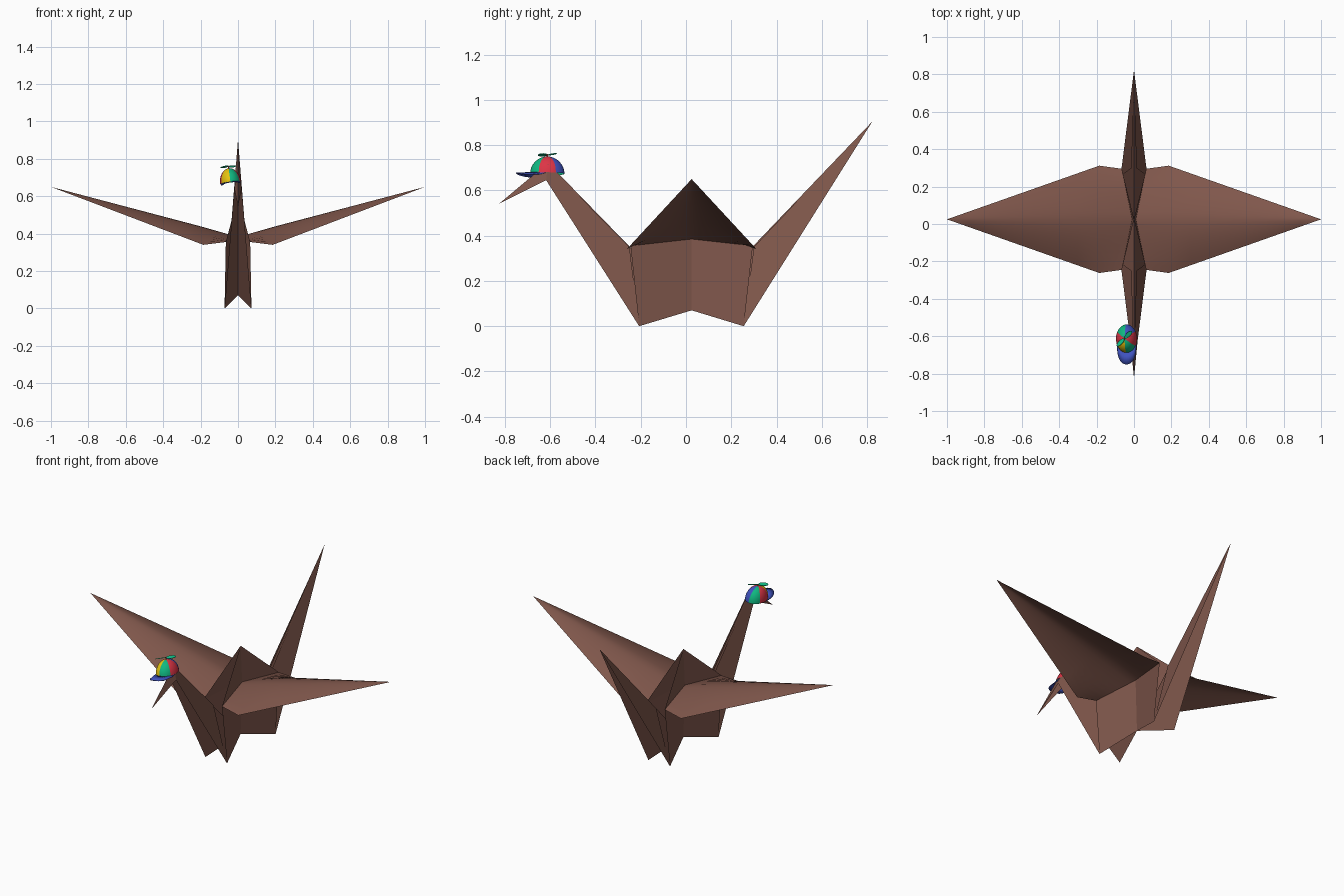
import bpy, bmesh, math
from mathutils import Matrix

cube = bpy.data.objects.get("Cube")
if cube:
    bpy.data.objects.remove(cube)


def material(name, rgb):
    m = bpy.data.materials.new(name)
    m.use_nodes = True
    m.diffuse_color = (*rgb, 1)
    bsdf = next(n for n in m.node_tree.nodes if n.type == 'BSDF_PRINCIPLED')
    bsdf.inputs["Base Color"].default_value = (*rgb, 1)
    bsdf.inputs["Roughness"].default_value = 0.8
    return m


PAPER = material("brown paper", (0.215, 0.095, 0.071))
RED = material("red", (0.72, 0.035, 0.06))
GREEN = material("green", (0.005, 0.48, 0.22))
BLUE = material("blue", (0.05, 0.085, 0.52))
YELLOW = material("yellow", (0.8, 0.55, 0.005))


def make(name, faces, mats, rule=None, smooth=None, matrix=None):
    """Object from a list of faces given as point tuples."""
    bm = bmesh.new()
    for f in faces:
        bm.faces.new([bm.verts.new(p) for p in f])
    bmesh.ops.remove_doubles(bm, verts=bm.verts, dist=0.0002)
    bmesh.ops.recalc_face_normals(bm, faces=bm.faces)
    if rule:
        for f in bm.faces:
            f.material_index = rule(f.calc_center_median())
    if matrix:
        bm.transform(matrix)
    me = bpy.data.meshes.new(name)
    bm.to_mesh(me)
    bm.free()
    for m in mats:
        me.materials.append(m)
    ob = bpy.data.objects.new(name, me)
    bpy.context.collection.objects.link(ob)
    if smooth:
        bpy.ops.object.select_all(action='DESELECT')
        ob.select_set(True)
        bpy.context.view_layer.objects.active = ob
        bpy.ops.object.shade_smooth_by_angle(angle=math.radians(smooth))
    return ob


def mirrored(faces):
    return faces + [[(-x, y, z) for x, y, z in reversed(f)] for f in faces]


# Key folds of the paper
MID = 0.025
keel = (0, MID, 0.07)
root = (0.01, MID, 0.385)
peak = (0, MID, 0.6)
front_foot, back_foot = (0.072, -0.207, 0), (0.072, 0.255, 0)
front_side, back_side = (0.065, -0.245, 0.355), (0.065, 0.295, 0.355)
front_fold, back_fold = (0.012, -0.25, 0.35), (0.012, 0.3, 0.35)
tail_tip = (0, 0.823, 0.904)
beak_tip = (0, -0.825, 0.542)
throat, nape, crown = (0.02, -0.618, 0.645), (0.005, -0.61, 0.715), (0, -0.61, 0.722)

# Pinched body panels, rising to the central peak
panels = []
for foot, side in ((front_foot, front_side), (back_foot, back_side)):
    panels += [[keel, foot, side, root], [root, side, peak]]
make("body", mirrored(panels), [PAPER])

# Tail, neck and beak: outer flap lying close to the inner folded ridge
make("tail", mirrored([[tail_tip, back_foot, back_fold],
                       [tail_tip, back_foot, keel]]), [PAPER])
make("neck", mirrored([[nape, throat, front_foot, front_fold],
                       [crown, throat, front_foot, keel]]), [PAPER])
make("beak", mirrored([[beak_tip, throat, nape],
                       [beak_tip, throat, crown]]), [PAPER])

# Wings: arched ribs tapering to a point
N = 16


def rib(t):
    row = []
    for i in range(N + 1):
        v = 2 * i / N - 1
        if t == 0:
            row.append((0.01 + 0.055 * abs(v), MID + 0.27 * v, 0.385 - 0.03 * abs(v)))
        else:
            k = (t - 1) / 7
            base = 0.34 + 0.095 * (1 - abs(v) ** 1.6)
            row.append((0.185 + 0.815 * k, MID + 0.287 * v * (1 - k),
                        base + (0.65 - base) * k))
    return row


def loft(rows):
    faces = []
    for a, b in zip(rows, rows[1:]):
        for i in range(len(a) - 1):
            q = []
            for p in (a[i], a[i + 1], b[i + 1], b[i]):
                if all(math.dist(p, o) > 0.0002 for o in q):
                    q.append(p)
            if len(q) > 2:
                faces.append(q)
    return faces


wing = loft([rib(t) for t in range(9)])
make("left_wing", wing, [PAPER], smooth=30)
make("right_wing", [[(-x, y, z) for x, y, z in f] for f in wing], [PAPER], smooth=30)

# Cap placed tilted on one side of the head
HAT = Matrix.Translation((-0.04, -0.613, 0.673)) @ Matrix.Rotation(-0.13, 4, 'Y')
RX, RY, H = 0.056, 0.076, 0.077


def ring(a, seg=36):
    r, z = math.cos(a), math.sin(a)
    return [(RX * r * math.sin(j * math.tau / seg), -RY * r * math.cos(j * math.tau / seg), H * z)
            for j in range(seg + 1)]


def gore(c):
    return int((math.atan2(c.x / RX, -c.y / RY) % math.tau) / (math.tau / 6)) % 6


make("cap_dome", loft([ring(i * math.pi / 16) for i in range(9)]),
     [GREEN, RED, BLUE, GREEN, RED, YELLOW], rule=gore, smooth=40, matrix=HAT)

# Brim: a level rounded visor with lowered sides
inner, outer = [], []
for i in range(17):
    a = math.pi * (i / 16 - 0.5)
    s, c = math.sin(a), max(math.cos(a), 0)
    inner.append((RX * 0.97 * s, -RY * 0.97 * c, 0.006 - 0.006 * s * s))
    outer.append((0.052 * s, -0.03 - 0.108 * c ** 0.7, 0.006 - 0.014 * s * s))
brim = make("cap_brim", loft([inner, outer]), [BLUE], smooth=40, matrix=HAT)
brim.modifiers.new("thickness", 'SOLIDIFY').thickness = 0.004

# Propeller: short stem and two slim blades set diagonally
bm = bmesh.new()
bmesh.ops.create_cone(bm, cap_ends=True, segments=10, radius1=0.004, radius2=0.003, depth=0.014)
bm.transform(HAT @ Matrix.Translation((0, 0, H + 0.004)))
me = bpy.data.meshes.new("propeller_stem")
bm.to_mesh(me)
bm.free()
me.materials.append(RED)
bpy.context.collection.objects.link(bpy.data.objects.new("propeller_stem", me))

blades = []
for k in range(2):
    blade = Matrix.Translation((0, 0, H + 0.009)) @ Matrix.Rotation((k + 0.25) * math.pi, 4, 'Z')
    pts = []
    for j in range(12):
        a = j * math.tau / 12
        w = 0.011 * math.sin(a)
        pts.append(tuple(blade @ Matrix.Translation((0.029 + 0.028 * math.cos(a), w, w * 0.4)).translation))
    blades.append(pts)
prop = make("propeller_blades", blades, [GREEN], matrix=HAT)
prop.modifiers.new("thickness", 'SOLIDIFY').thickness = 0.003
